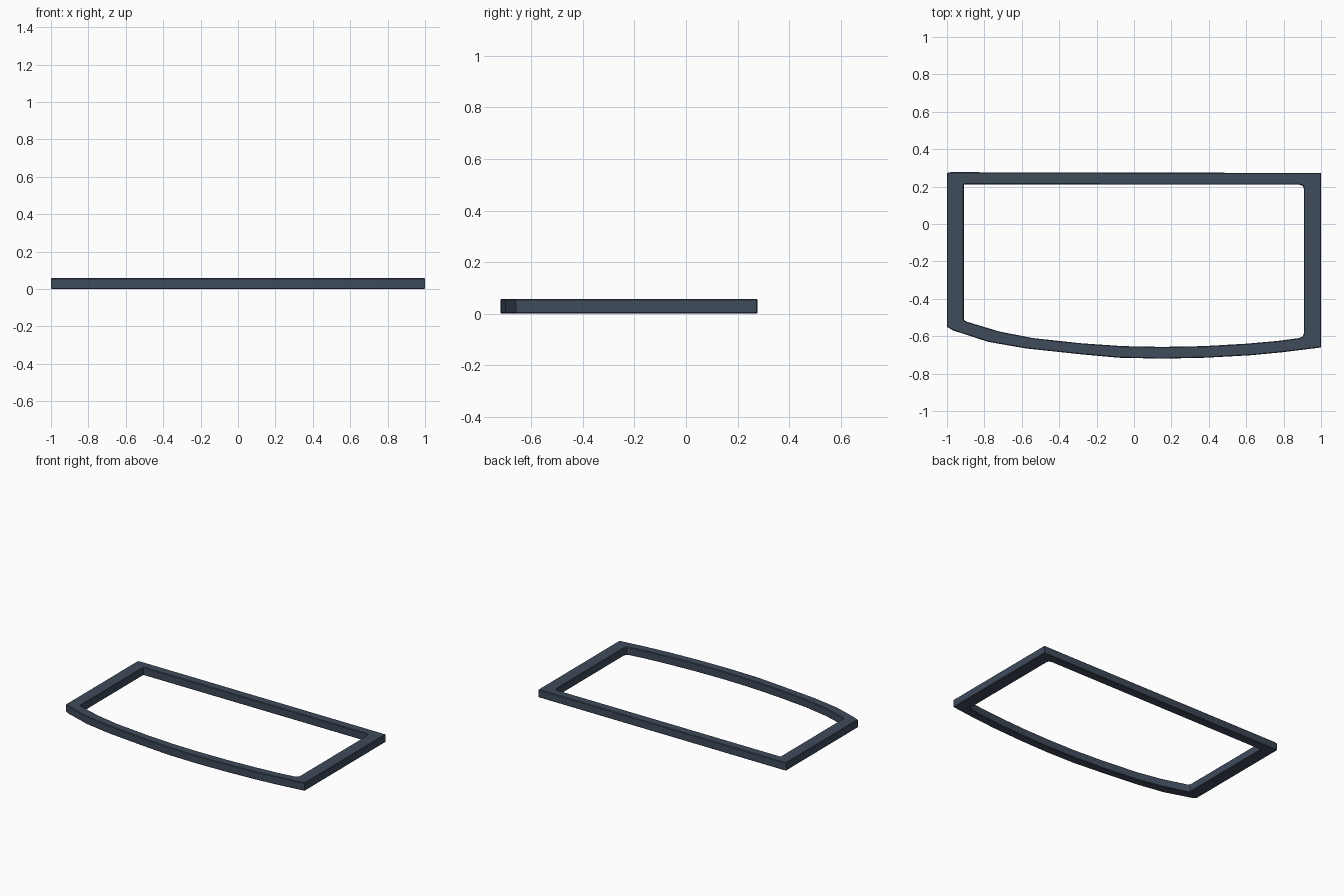
import bpy, bmesh

if "Cube" in bpy.data.objects:
    bpy.data.objects.remove(bpy.data.objects["Cube"])

HEIGHT = 0.058

# Matching outer and inner outlines, running along the bowed front then round the back
outer = [(-1, -0.55), (-0.97, -0.568), (-0.78, -0.63), (-0.58, -0.665), (-0.3, -0.695),
         (-0.08, -0.715), (0.15, -0.72), (0.38, -0.715), (0.62, -0.702), (0.8, -0.685),
         (0.985, -0.662), (1, -0.66), (1, -0.645), (1, 0.255), (1, 0.273), (0.98, 0.273),
         (-0.98, 0.277), (-1, 0.273)]
inner = [(-0.91, -0.513), (-0.895, -0.522), (-0.72, -0.575), (-0.54, -0.61), (-0.28, -0.638),
         (-0.06, -0.653), (0.15, -0.657), (0.37, -0.653), (0.6, -0.64), (0.77, -0.625),
         (0.882, -0.61), (0.902, -0.602), (0.908, -0.585), (0.908, 0.19), (0.902, 0.204),
         (0.885, 0.21), (-0.9, 0.212), (-0.91, 0.21)]

# Rectangular ring section swept between the two outlines
bm = bmesh.new()
loops = [[bm.verts.new((x, y, z)) for x, y in pts]
         for pts, z in ((outer, 0), (outer, HEIGHT), (inner, HEIGHT), (inner, 0))]
n = len(outer)
for k in range(4):
    a, b = loops[k], loops[(k + 1) % 4]
    for i in range(n):
        j = (i + 1) % n
        bm.faces.new((a[i], a[j], b[j], b[i]))
bmesh.ops.recalc_face_normals(bm, faces=bm.faces)

# Slightly softened rims
rims = [bm.edges.get((lp[i], lp[(i + 1) % n])) for lp in loops for i in range(n)]
bmesh.ops.bevel(bm, geom=rims, offset=0.004, segments=1, affect='EDGES', clamp_overlap=True)

mesh = bpy.data.meshes.new("window_frame")
bm.to_mesh(mesh)
bm.free()
frame = bpy.data.objects.new("window_frame", mesh)
bpy.context.collection.objects.link(frame)

mat = bpy.data.materials.new("dark_slate")
mat.diffuse_color = (0.05, 0.07, 0.105, 1)
mat.use_nodes = True
mat.node_tree.nodes["Principled BSDF"].inputs["Base Color"].default_value = mat.diffuse_color
mesh.materials.append(mat)

bpy.context.view_layer.objects.active = frame
frame.select_set(True)
bpy.ops.object.shade_smooth_by_angle(angle=0.6)
